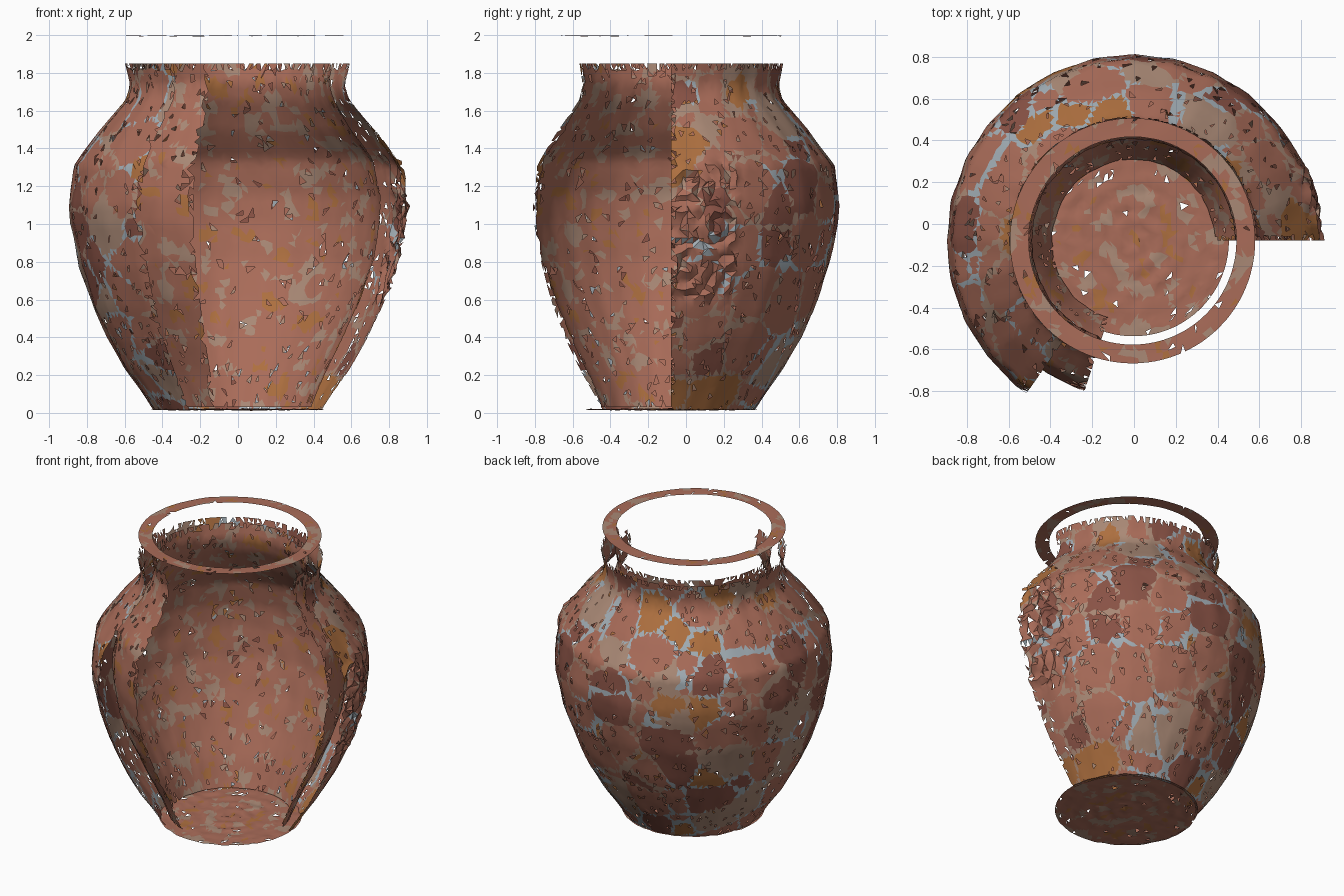
import bpy, bmesh, math, random
from mathutils import Vector, noise

if "Cube" in bpy.data.objects:
    bpy.data.objects.remove(bpy.data.objects["Cube"])

random.seed(7)
CX, CY = -0.003, -0.08          # axis of the pot


def material(name, rgb):
    m = bpy.data.materials.new(name)
    m.diffuse_color = (*rgb, 1)
    m.use_nodes = True
    m.node_tree.nodes["Principled BSDF"].inputs["Base Color"].default_value = m.diffuse_color
    return m


MATS = [material("terracotta", (0.40, 0.15, 0.10)),
        material("worn_clay", (0.40, 0.25, 0.18)),
        material("ochre_clay", (0.42, 0.16, 0.05)),
        material("dark_clay", (0.25, 0.085, 0.06)),
        material("blue_glaze", (0.36, 0.42, 0.46))]


def soft_colour(p):
    # blotchy weathering for interior surfaces
    n = noise.noise(p * 9) + 0.5 * noise.noise(p * 22)
    return 1 if n > 0.3 else 2 if n < -0.5 else 0


def patch_colour(p):
    # angular painted patches for the exterior
    d, pts = noise.voronoi(p * 4.0)
    if d[1] - d[0] < 0.05:
        return 4 if noise.noise(p * 3) > 0.15 else 1
    c = noise.cell(pts[0] * 13.7)
    c = (c * 7.31) % 1.0
    return 0 if c < 0.5 else 1 if c < 0.7 else 2 if c < 0.8 else 3


def profile_at(profile, t):
    # point at fraction t of the profile length
    lens = [math.dist(a, b) for a, b in zip(profile, profile[1:])]
    d = t * sum(lens)
    for (a, b), l in zip(zip(profile, profile[1:]), lens):
        if d <= l or b is profile[-1]:
            k = min(max(d / l, 0), 1)
            return a[0] + (b[0] - a[0]) * k, a[1] + (b[1] - a[1]) * k
        d -= l


def broken_sheet(name, fn, nu, nv, colour, holes, ragged=0.0, closed=False):
    # jittered triangle sheet with random missing chips
    bm = bmesh.new()
    cols = nu if closed else nu + 1
    grid = []
    for i in range(cols):
        row = []
        for j in range(nv + 1):
            ju = random.uniform(-.33, .33) if closed or 0 < i < nu else 0
            jv = random.uniform(-.33, .33) if 0 < j < nv else 0
            row.append(bm.verts.new(fn((i + ju) / nu, (j + jv) / nv)))
        grid.append(row)
    for i in range(nu):
        for j in range(nv):
            a, b = grid[i][j], grid[(i + 1) % cols][j]
            c, d = grid[(i + 1) % cols][j + 1], grid[i][j + 1]
            tris = ((a, b, c), (a, c, d)) if random.random() < .5 else ((a, b, d), (b, c, d))
            border = j == nv - 1 or (not closed and i in (0, nu - 1))
            for tri in tris:
                if random.random() < (ragged if border and ragged else holes):
                    continue
                f = bm.faces.new(tri)
                f.material_index = colour(f.calc_center_median())
    bmesh.ops.delete(bm, geom=[v for v in bm.verts if not v.link_faces], context='VERTS')
    me = bpy.data.meshes.new(name)
    bm.to_mesh(me)
    bm.free()
    for m in MATS:
        me.materials.append(m)
    ob = bpy.data.objects.new(name, me)
    bpy.context.collection.objects.link(ob)
    bpy.ops.object.select_all(action='DESELECT')
    ob.select_set(True)
    bpy.context.view_layer.objects.active = ob
    bpy.ops.object.shade_smooth_by_angle(angle=math.radians(40))


def ornament(a, z):
    # curling raised relief on the right side
    if not (a < 0.42 and 0.6 < z < 1.34):
        return 0
    s, h = a * 0.85, 0
    near = min(((0.08, 1.2), (0.24, 0.98), (0.08, 0.78)),
               key=lambda c: math.dist(c, (s, z)))
    dx, dz = s - near[0], z - near[1]
    h = math.sin(math.hypot(dx, dz) * 75 + math.atan2(dz, dx))
    return 0.014 * h + 0.006


def wall(profile, end_angle, sides, bump, relief=False):
    # surface of revolution from the right side round the back to end_angle
    step = 2 * math.pi / sides

    def fn(u, v):
        a = math.radians(end_angle) * u
        r, z = profile_at(profile, v)
        r *= math.cos(step / 2) / math.cos(a % step - step / 2)
        r += bump * noise.noise(Vector((math.cos(a), math.sin(a), z)) * 6)
        if relief:
            r += ornament(a, z)
        return CX + r * math.cos(a), CY + r * math.sin(a), z
    return fn


# outer wall
outer = [(.445, .015), (.515, .12), (.60, .24), (.69, .40), (.76, .55), (.84, .78), (.885, 1.0),
         (.893, 1.1), (.868, 1.31), (.735, 1.49), (.59, 1.66), (.57, 1.735), (.595, 1.85)]
broken_sheet("outer_wall", wall(outer, 235, 28, .006, True), 124, 64, patch_colour, .04, .4)

# inner wall
inner = [(.39, .03), (.46, .2), (.56, .4), (.65, .6), (.72, .8), (.753, 1.0), (.757, 1.15),
         (.72, 1.34), (.60, 1.5), (.51, 1.66), (.485, 1.75), (.505, 1.85)]
broken_sheet("inner_wall", wall(inner, 252, 32, .005), 100, 56, soft_colour, .04, .4)


# floor disc with scuffed rings
def floor_point(u, v):
    x, y = 2 * u - 1, 2 * v - 1
    x, y = x * math.sqrt(1 - y * y / 2), y * math.sqrt(1 - x * x / 2)
    r = math.hypot(x, y)
    z = .018 + .006 * math.sin(r * 30 + math.atan2(y, x)) * (1 - r)
    z += .007 * noise.noise(Vector((x * 7, y * 7, 3)))
    return CX + .457 * x, CY + .457 * y, max(z, 0)


broken_sheet("floor", floor_point, 34, 34, soft_colour, .012)


# flat rim ring floating above the broken neck
def rim_point(u, v):
    a = 2 * math.pi * u
    r = .497 + .09 * v
    z = 1.996 + .004 * noise.noise(Vector((math.cos(a) * 4, math.sin(a) * 4, v)))
    return CX - .004 + r * math.cos(a), CY + r * math.sin(a), min(z, 2)


broken_sheet("rim_ring", rim_point, 96, 3, soft_colour, .025, closed=True)
